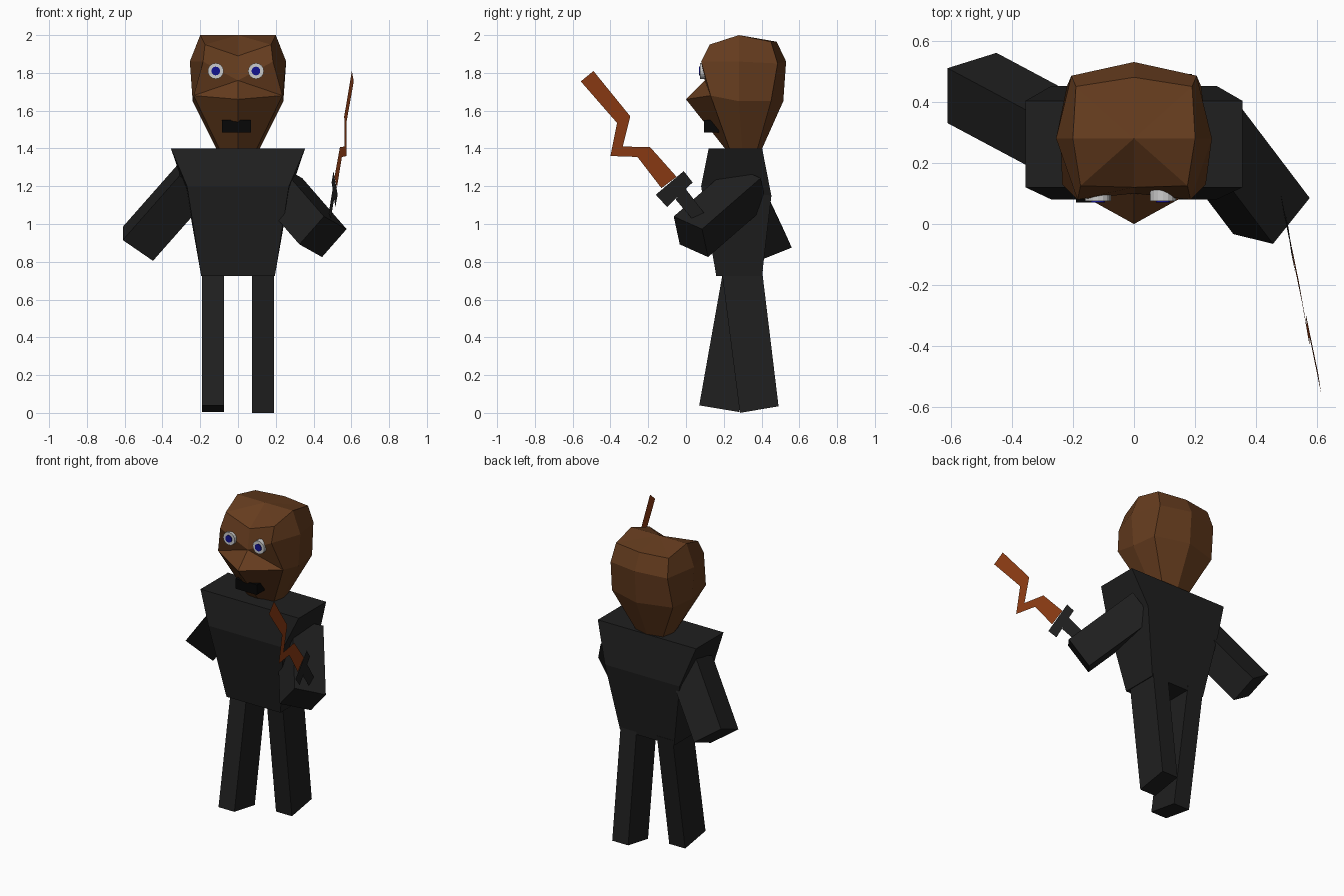
import bpy, bmesh
from math import radians
from mathutils import Vector

if "Cube" in bpy.data.objects:
    bpy.data.objects.remove(bpy.data.objects["Cube"])


def material(name, rgb):
    m = bpy.data.materials.new(name)
    m.diffuse_color = (*rgb, 1)
    m.use_nodes = True
    m.node_tree.nodes["Principled BSDF"].inputs["Base Color"].default_value = m.diffuse_color
    return m


CLOTH = material("cloth", (0.014, 0.014, 0.014))
SKIN = material("skin", (0.13, 0.045, 0.013))
WHITE = material("white", (0.6, 0.6, 0.6))
BLUE = material("blue", (0.006, 0.006, 0.28))
BLACK = material("black", (0.002, 0.002, 0.002))
BLADE = material("blade", (0.27, 0.045, 0.007))


def finish(name, bm, mat, closed=True):
    if closed:
        bmesh.ops.recalc_face_normals(bm, faces=bm.faces)
    me = bpy.data.meshes.new(name)
    bm.to_mesh(me)
    bm.free()
    me.materials.append(mat)
    ob = bpy.data.objects.new(name, me)
    bpy.context.collection.objects.link(ob)
    return ob


def loft(rings, tip=None):
    """Skin a list of equal-sized point rings; the last closes flat or to a tip."""
    bm = bmesh.new()
    vs = [[bm.verts.new(p) for p in r] for r in rings]
    n = len(vs[0])
    for a, b in zip(vs, vs[1:]):
        for i in range(n):
            j = (i + 1) % n
            bm.faces.new((a[i], a[j], b[j], b[i]))
    bm.faces.new(vs[0][::-1])
    if tip:
        t = bm.verts.new(tip)
        for i in range(n):
            bm.faces.new((vs[-1][i], vs[-1][(i + 1) % n], t))
    else:
        bm.faces.new(vs[-1])
    return bm, vs


# Head: half rings (front centre, front corner, side, back corner, back centre), mirrored
half_rings = [
    [(0, .23, 1.37), (.085, .24, 1.37), (.10, .30, 1.37), (.085, .37, 1.37), (0, .39, 1.37)],
    [(0, 0, 1.66), (.235, .13, 1.68), (.24, .28, 1.65), (.22, .45, 1.65), (0, .515, 1.65)],
    [(0, .10, 1.76), (.185, .08, 1.86), (.255, .28, 1.86), (.205, .485, 1.85), (0, .53, 1.86)],
    [(0, .12, 1.89), (.175, .125, 1.95), (.20, .28, 2.0), (.19, .45, 1.965), (0, .48, 1.965)],
]
rings = [h + [(-x, y, z) for x, y, z in h[3:0:-1]] for h in half_rings]
bm, vs = loft(rings, tip=(0, .28, 2.0))
for k in (1, 7):  # brow creases
    bmesh.ops.connect_verts(bm, verts=[vs[2][0], vs[1][k]])
finish("head", bm, SKIN)


# Eyes
def disc(name, x, y, r, mat):
    bpy.ops.mesh.primitive_cylinder_add(vertices=16, radius=r, depth=0.04,
                                        location=(x, y + 0.02, 1.81),
                                        rotation=(radians(90), 0, 0))
    ob = bpy.context.object
    ob.name = name
    ob.data.materials.append(mat)


for side, x in (("left", -0.118), ("right", 0.095)):
    disc(side + "_eye", x, 0.075, 0.042, WHITE)
    disc(side + "_iris", x, 0.070, 0.023, BLUE)

# Mouth
bpy.ops.mesh.primitive_cube_add(size=1, location=(-0.008, 0.135, 1.518))
mouth = bpy.context.object
mouth.name = "mouth"
mouth.scale = (0.155, 0.08, 0.065)
mouth.data.materials.append(BLACK)


# Torso: hips, chest, shoulders (half width, front y, back y, front z, back z)
def rect(w, f, b, zf, zb):
    return [(-w, f, zf), (w, f, zf), (w, b, zb), (-w, b, zb)]


bm, _ = loft([rect(.195, .16, .402, .725, .725),
              rect(.27, .08, .452, 1.2, 1.15),
              rect(.355, .12, .403, 1.4, 1.4)])
finish("torso", bm, CLOTH)

# Legs: side profile (y, z), swung forwards and backwards
legs = {"left_leg": (-.19, -.075, [(.07, .04), (.28, .005), (.408, .76), (.198, .76)]),
        "right_leg": (.075, .19, [(.285, 0), (.49, .035), (.402, .76), (.188, .76)])}
for name, (x0, x1, prof) in legs.items():
    bm, _ = loft([[(x, y, z) for y, z in prof] for x in (x0, x1)])
    finish(name, bm, CLOTH)

# Arms: end face swept back into the shoulder
arms = {"left_arm": ([(-.61, .51, .985), (-.61, .33, .915), (-.45, .385, .805), (-.45, .56, .875)],
                     (.30, -.16, .34)),
        "right_arm": ([(.575, .085, .973), (.455, -.065, 1.04), (.325, -.033, .892), (.445, .117, .825)],
                      (-.235, .31, .27))}
for name, (end, sweep) in arms.items():
    bm, _ = loft([end, [Vector(p) + Vector(sweep) for p in end]])
    finish(name, bm, CLOTH)


# Weapon: flat outlines (y, z) lying in one slightly turned plane
def flat(name, outline, mat):
    bm = bmesh.new()
    bm.faces.new([bm.verts.new((.468 - .173 * y + .0276 * z, y, z)) for y, z in outline])
    finish(name, bm, mat, closed=False)


flat("blade", [(-.13, 1.19), (-.05, 1.25), (-.19, 1.407), (-.335, 1.41), (-.295, 1.57),
               (-.49, 1.81), (-.557, 1.755), (-.365, 1.535), (-.40, 1.36), (-.257, 1.355)], BLADE)
flat("guard", [(-.16, 1.155), (-.012, 1.28), (.035, 1.22), (-.10, 1.09)], CLOTH)
flat("grip", [(-.055, 1.13), (-.005, 1.19), (.095, 1.06), (.03, 1.03)], CLOTH)
